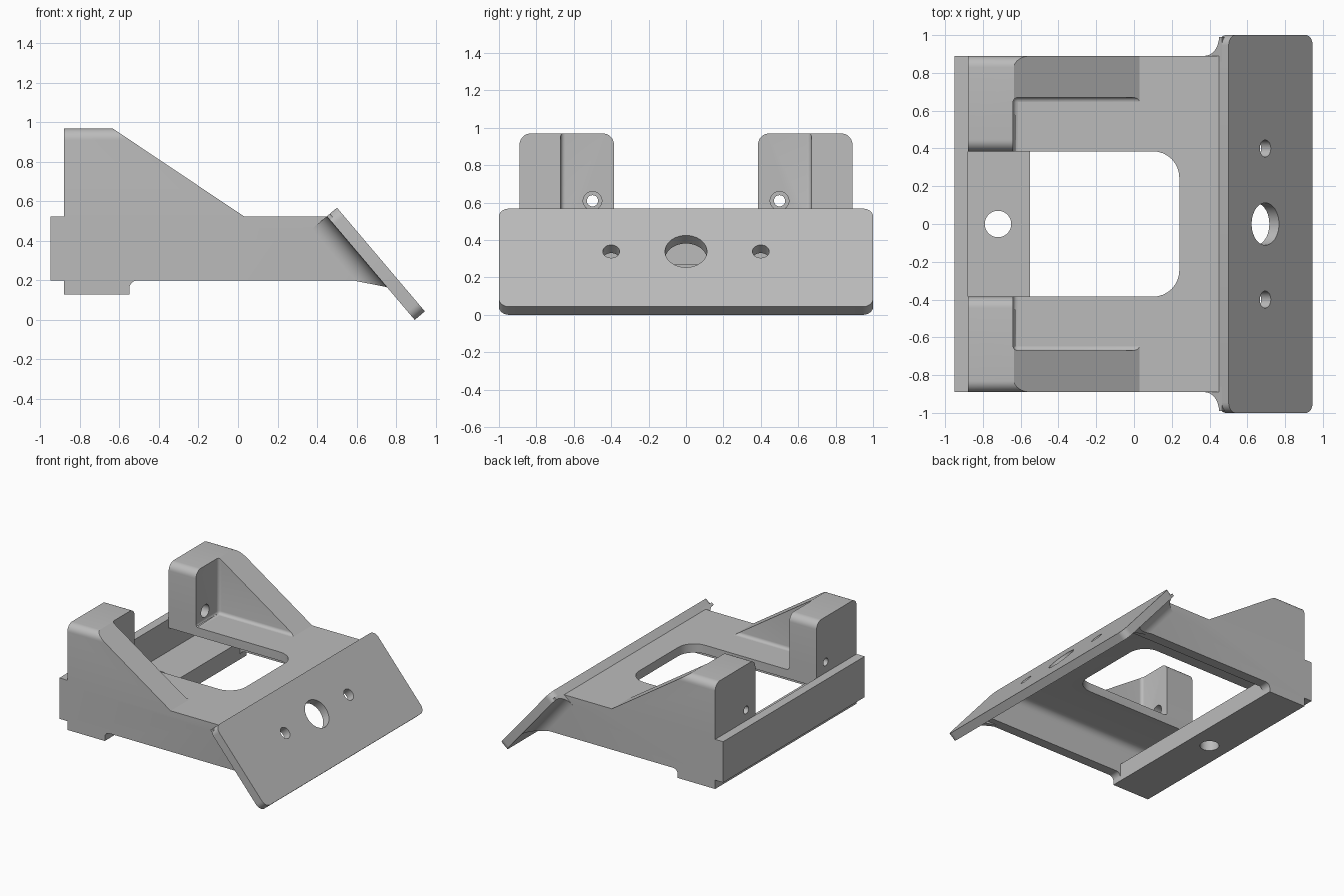
import bpy, bmesh, math
from mathutils import Vector

cube = bpy.data.objects.get("Cube")
if cube:
    bpy.data.objects.remove(cube, do_unlink=True)

grey = bpy.data.materials.new("light grey")
grey.use_nodes = True
COLOUR = (0.5, 0.5, 0.5, 1)
grey.diffuse_color = COLOUR
grey.node_tree.nodes["Principled BSDF"].inputs["Base Color"].default_value = COLOUR

# Directions of the slanted plate: down its slope and out of its face
CORNER = Vector((0.45, 0, 0.525))
DOWN = Vector((0.647, 0, -0.763)).normalized()
OUT = Vector((0.763, 0, 0.647)).normalized()
SIDE = Vector((0, 1, 0))

along_x = lambda y, z, t: (t, y, z)
along_y = lambda x, z, t: (x, t, z)
along_z = lambda x, y, t: (x, y, t)
on_plate = lambda s, y, t: CORNER + DOWN * s + SIDE * y + OUT * t


def prism(name, pts, place, lo, hi, radius=0, rule=None):
    """Extrude a 2D outline; optionally round the edges picked by a rule."""
    bm = bmesh.new()
    a = [bm.verts.new(place(u, v, lo)) for u, v in pts]
    b = [bm.verts.new(place(u, v, hi)) for u, v in pts]
    bm.faces.new(a)
    bm.faces.new(b[::-1])
    for i in range(len(pts)):
        j = (i + 1) % len(pts)
        bm.faces.new((a[j], a[i], b[i], b[j]))
    if radius:
        edges = [e for e in bm.edges if rule((e.verts[0].co + e.verts[1].co) / 2)]
        bmesh.ops.bevel(bm, geom=edges, offset=radius, segments=6, profile=0.5, affect='EDGES')
    bmesh.ops.recalc_face_normals(bm, faces=bm.faces[:])
    mesh = bpy.data.meshes.new(name)
    bm.to_mesh(mesh)
    bm.free()
    mesh.materials.append(grey)
    obj = bpy.data.objects.new(name, mesh)
    bpy.context.collection.objects.link(obj)
    return obj


def combine(target, tool, operation):
    """Apply a boolean and remove the tool."""
    mod = target.modifiers.new("boolean", 'BOOLEAN')
    mod.operation, mod.solver, mod.object = operation, 'EXACT', tool
    bpy.context.view_layer.objects.active = target
    bpy.ops.object.modifier_apply(modifier=mod.name)
    bpy.data.objects.remove(tool, do_unlink=True)


def cut(target, tool):
    combine(target, tool, 'DIFFERENCE')


def join(target, tool):
    combine(target, tool, 'UNION')


def arc(cx, cy, r, start, end, n=8):
    angles = [math.radians(start + (end - start) * i / n) for i in range(n + 1)]
    return [(cx + r * math.cos(q), cy + r * math.sin(q)) for q in angles]


def circle(cx, cy, r):
    return arc(cx, cy, r, 0, 360, 40)[:-1]


def box(x0, x1, y0, y1):
    return [(x0, y0), (x1, y0), (x1, y1), (x0, y1)]


near = lambda a, b: abs(a - b) < 0.01

# Main frame from its side profile
profile = [(-0.95, 0.2), (-0.88, 0.2), (-0.88, 0.13), (-0.55, 0.13)]
profile += arc(-0.51, 0.16, 0.04, 180, 90, 6)
profile += [(0.66, 0.2), (0.695, 0.195), (0.73, 0.183), (0.76, 0.16),
            (0.775, 0.173), (0.47, 0.525), (-0.95, 0.525)]
frame = prism("frame", profile, along_y, -0.89, 0.89)

# Hollow underside above the rear floor slab
cavity = prism("cavity", [(-0.88, 0.27), (-0.55, 0.27), (-0.55, 0.05), (0.95, 0.05),
                          (0.95, 0.455), (-0.88, 0.455)], along_y, -0.81, 0.81,
               0.06, lambda c: near(c.z, 0.455) and near(abs(c.y), 0.81))
cut(frame, cavity)

# Towers with sloping side gussets
for side in (1, -1):
    across = lambda y, z, t, s=side: (t, s * y, z)
    outline = [(0.385, 0.49), (0.89, 0.49)]
    outline += arc(0.83, 0.91, 0.06, 0, 90) + arc(0.445, 0.91, 0.06, 90, 180)
    tower = prism("tower", outline, across, -0.88, 0.12)
    cut(tower, prism("slope", [(-0.735, 1.037), (0.082, 0.49), (0.3, 0.4), (0.3, 1.2)],
                     along_y, -1.1, 1.1))
    pocket = prism("pocket", box(0.3, 0.67, 0.525, 1.2), across, -0.64, 0.3, 0.025,
                   lambda c: near(c.x, -0.64) + near(abs(c.y), 0.67) + near(c.z, 0.525) > 1)
    cut(tower, pocket)
    cut(tower, prism("screw_hole", circle(0.5, 0.61, 0.03), across, -1, -0.5))
    cut(tower, prism("counterbore", circle(0.5, 0.61, 0.05), across, -0.74, -0.5))
    join(frame, tower)

# Window in the deck and hole in the floor slab
window = [(-0.88, -0.385)] + arc(0.1, -0.245, 0.14, -90, 0)
window += arc(0.1, 0.245, 0.14, 0, 90) + [(-0.88, 0.385)]
cut(frame, prism("window", window, along_z, 0.4, 0.6))
cut(frame, prism("floor_hole", circle(-0.72, 0, 0.07), along_z, 0, 0.4))

# Curved flares from the side walls to the plate
for side in (1, -1):
    flare_pts = [(-0.02, 0.86), (-0.02, 0.99)] + arc(0.1, 0.99, 0.1, 180, 270) + [(0.1, 0.86)]
    on_back = lambda n, y, t, s=side: (CORNER + DOWN * (t * (0.47 - 1.25 * n))
                                       + SIDE * (s * y) - OUT * n)
    join(frame, prism("flare", flare_pts, on_back, 0, 1))

# Slanted front plate with rounded corners and three holes
L, R = 0.688, 0.055
corners = (arc(L - R, 1 - R, R, 0, 90) + arc(R, 1 - R, R, 90, 180)
           + arc(R, R - 1, R, 180, 270) + arc(L - R, R - 1, R, 270, 360))
plate = prism("slanted_plate", corners, on_plate, 0, 0.067)
for y, r in ((0, 0.112), (0.4, 0.045), (-0.4, 0.045)):
    cut(plate, prism("plate_hole", circle(0.3, y, r), on_plate, -0.1, 0.2))

# Smooth the fillets, keep the hard edges
for obj in (frame, plate):
    bpy.ops.object.select_all(action='DESELECT')
    obj.select_set(True)
    bpy.context.view_layer.objects.active = obj
    bpy.ops.object.shade_smooth_by_angle(angle=math.radians(30))
